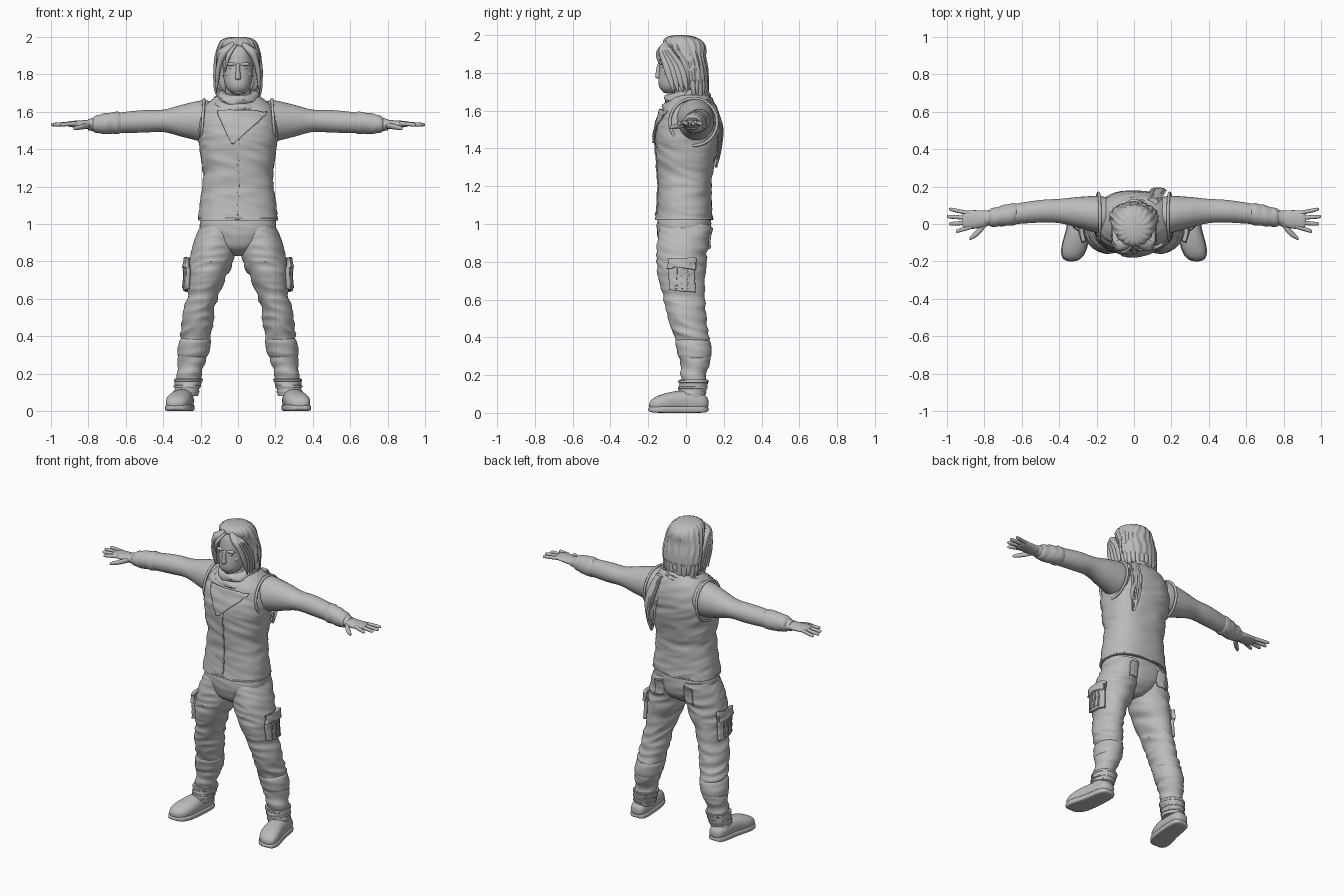
import bpy, bmesh, math
from mathutils import Vector, Matrix, noise

cube = bpy.data.objects.get("Cube")
if cube:
    bpy.data.objects.remove(cube, do_unlink=True)

grey = (.5, .5, .5, 1)
clay = bpy.data.materials.new("clay_grey")
clay.use_nodes = True
clay.diffuse_color = grey
clay.node_tree.nodes["Principled BSDF"].inputs["Base Color"].default_value = grey
parts = []


def finish(name, bm, mirror):
    bmesh.ops.recalc_face_normals(bm, faces=bm.faces)
    mesh = bpy.data.meshes.new(name)
    bm.to_mesh(mesh)
    bm.free()
    mesh.materials.append(clay)
    obj = bpy.data.objects.new(name, mesh)
    bpy.context.scene.collection.objects.link(obj)
    if mirror:
        obj.modifiers.new("Mirror", 'MIRROR').use_mirror_merge = False
    parts.append(obj)
    return obj


def skin(name, rows, wrap_rows=False, wrap_cols=True, caps=False, mirror=False):
    """Join rows of points into a quad surface."""
    bm = bmesh.new()
    grid = [[bm.verts.new(point) for point in row] for row in rows]
    if caps:
        bm.faces.new(grid[0])
        bm.faces.new(grid[-1])
    if wrap_rows:
        grid.append(grid[0])
    if wrap_cols:
        grid = [row + row[:1] for row in grid]
    for low, high in zip(grid, grid[1:]):
        for j in range(len(low) - 1):
            bm.faces.new((low[j], low[j + 1], high[j + 1], high[j]))
    return finish(name, bm, mirror)


def sample(values, t):
    """Smooth value at t along an evenly spaced list."""
    last = len(values) - 1
    i = min(int(t * last), last - 1)
    f = t * last - i
    a, b, c, d = [values[max(0, min(last, i + k))] for k in (-1, 0, 1, 2)]
    return b + (c - a) * (f / 2) + (a - b * 2.5 + c * 2 - d / 2) * f ** 2 \
        + ((b - c) * 1.5 + (d - a) / 2) * f ** 3


def tube(name, axis, path, wide, deep, sides=32, rings=24, power=2, span=(0, 1), grow=0,
         rounded=False, fold=None, mirror=False):
    """Loft sections, square to an axis, along a smooth path."""
    u, v = [i for i in range(3) if i != axis]
    path = [Vector(point) for point in path]
    rows = []
    for i in range(rings + 1):
        t, scale = i / rings, 1
        if rounded:
            t = (1 - math.cos(math.pi * t)) / 2
            scale = max(.05, math.sqrt(max(0, 1 - abs(2 * t - 1) ** 6)))
        t = span[0] + t * (span[1] - span[0])
        centre = sample(path, t)
        ru = (sample(wide, t) + grow) * scale
        rv = (sample(deep, t) + grow) * scale
        row = []
        for j in range(sides):
            angle = math.tau * j / sides
            c, s = math.cos(angle), math.sin(angle)
            p = centre.copy()
            p[u] += ru * math.copysign(abs(c) ** (2 / power), c)
            p[v] += rv * math.copysign(abs(s) ** (2 / power), s)
            bump = fold(p, angle) if fold else 0
            p[u] += bump * c
            p[v] += bump * s
            row.append(p)
        rows.append(row)
    return skin(name, rows, caps=True, mirror=mirror)


def cloth(amount, axis=2):
    """Creases that run across the given axis."""
    def fold(p, angle):
        q = p * 5
        q[axis] = p[axis] * 20 + 4 * p.x + 5 * p.y
        return amount * (1 - 2.5 * abs(noise.noise(q)))
    return fold


def strands(p, angle):
    return .004 * math.sin(18 * angle + 4 * noise.noise(p * 9))


def hoop(name, centre, ru, rv, thick, tilt=0, turn=0, wave=0, mirror=False):
    place = Matrix.Translation(centre) @ Matrix.Rotation(turn, 4, 'Y') @ Matrix.Rotation(tilt, 4, 'X')
    rows = []
    for i in range(48):
        a = math.tau * i / 48
        row = []
        for j in range(12):
            b = math.tau * j / 12
            w = thick * math.cos(b)
            p = Vector(((ru + w) * math.cos(a), (rv + w) * math.sin(a), thick * math.sin(b)))
            row.append(place @ (p * (1 + wave * math.sin(5 * a + p.z * 90))))
        rows.append(row)
    return skin(name, rows, wrap_rows=True, mirror=mirror)


def ball(name, centre, radii, mirror=False):
    bm = bmesh.new()
    bmesh.ops.create_uvsphere(bm, u_segments=20, v_segments=12, radius=1)
    bm.transform(Matrix.Translation(centre) @ Matrix.Diagonal((*radii, 1)))
    return finish(name, bm, mirror)


def plate(name, centre, across, down, target, offset, thick, taper=1, mirror=False):
    """Sheet given by its centre and half sides, draped onto a target."""
    centre, across, down = Vector(centre), Vector(across), Vector(down)
    steps = [i / 8 - 1 for i in range(17)]
    rows = [[centre + down * v + across * u * (1 + (taper - 1) * (v + 1) / 2) for u in steps]
            for v in steps]
    obj = skin(name, rows, wrap_cols=False)
    wrap = obj.modifiers.new("Drape", 'SHRINKWRAP')
    wrap.target, wrap.offset = target, offset
    wrap.wrap_mode = 'OUTSIDE_SURFACE'
    solid = obj.modifiers.new("Thickness", 'SOLIDIFY')
    solid.thickness, solid.offset = thick, 0
    if mirror:
        obj.modifiers.new("Mirror", 'MIRROR').use_mirror_merge = False


# Torso in a sleeveless top
torso_shape = ([(0, -.01, 1.02), (0, 0, 1.36), (0, .03, 1.7)],
               [.21, .2, .185, .195, .21, .19, .09], [.15, .14, .14, .155, .165, .14, .08])
torso = tube("vest", 2, *torso_shape, sides=56, rings=64, power=2.4, fold=cloth(.006))
tube("vest_hem", 2, *torso_shape, power=2.4, span=(0, .04), grow=.005, rounded=True)
tube("neck", 2, [(0, .02, 1.6), (0, -.01, 1.78)], [.08, .06], [.08, .06])
hoop("armhole_trim", (.19, .04, 1.54), .125, .125, .008, turn=1.5, mirror=True)
plate("vest_zip", (0, -.2, 1.25), (.006, 0, 0), (0, 0, -.2), torso, .002, .006)

# Scarf
for i in range(3):
    hoop(f"scarf_loop_{i}", (0, 0, 1.68 - .035 * i), .085 + .025 * i, .09 + .013 * i, .03,
         tilt=.25 + .06 * i, wave=.05)
plate("scarf_point", (0, -.16, 1.52), (.15, 0, 0), (-.03, -.02, -.09), torso, .01, .012, taper=.05)
tube("scarf_tail", 2, [(.1, .12, 1.66), (.13, .18, 1.5), (.14, .16, 1.3)],
     [.03, .04, .04, .03, .006], [.02, .02, .015, .01, .004], fold=strands)

# Arms and hands
arm_shape = ([(.1, .04, 1.55), (.45, .07, 1.55), (.8, .03, 1.53)],
             [.08, .1, .085, .065, .06, .055, .045, .04], [.08, .11, .09, .06, .06, .055, .045, .03])
tube("arm", 0, *arm_shape, rings=40, mirror=True)
tube("forearm_wrap", 0, *arm_shape, span=(.7, .96), grow=.006, rounded=True,
     fold=cloth(.004, 0), mirror=True)
tube("palm", 0, [(.76, .03, 1.53), (.92, .02, 1.535)], [.035, .045, .05, .045],
     [.03, .024, .018, .014], rounded=True, mirror=True)
for i, label in enumerate(("index", "middle", "ring", "little")):
    spread = i - 1.5
    tip = 1 - .012 * (i - 2) ** 2
    tube(label + "_finger", 0, [(.86, .02 + .022 * spread, 1.537), (tip, .02 + .04 * spread, 1.53)],
         [.012, .01], [.012, .01], sides=14, rounded=True, mirror=True)
tube("thumb", 0, [(.78, .02, 1.53), (.83, -.04, 1.52), (.88, -.08, 1.51)],
     [.02, .02, .01], [.015, .015, .01], sides=14, rounded=True, mirror=True)

# Trousers
leg_shape = ([(.1, 0, 1), (.15, -.025, .77), (.205, 0, .54), (.24, .045, .31), (.28, .03, .08)],
             [.09, .11, .11, .085, .08, .08, .075, .06, .05],
             [.13, .135, .125, .11, .1, .09, .08, .065, .055])
leg = tube("trouser_leg", 2, *leg_shape, sides=48, rings=96, fold=cloth(.008), mirror=True)
tube("trouser_seat", 2, [(0, -.01, 1.06), (0, -.01, .83)], [.17, .2, .19, .12, .04],
     [.12, .14, .14, .12, .06], sides=48, power=2.4, fold=cloth(.004))
plate("cargo_pocket", (.32, -.02, .71), (0, .09, 0), (0, 0, -.07), leg, .012, .02, mirror=True)
plate("pocket_flap", (.32, -.02, .8), (0, .1, 0), (0, 0, -.03), leg, .02, .022, mirror=True)
for i in range(3):
    plate(f"pocket_strap_{i}", (.33, -.06 + .04 * i, .71), (0, .006, 0), (0, 0, -.05),
          leg, .024, .008, mirror=True)
plate("back_pocket", (.1, .2, .91), (.05, 0, 0), (0, 0, -.05), leg, .004, .008, mirror=True)

# Shin wraps and boots
tube("shin_wrap", 2, *leg_shape, span=(.65, .79), grow=.008, rounded=True, fold=cloth(.003),
     mirror=True)
tube("boot_shaft", 2, *leg_shape, span=(.88, 1), grow=.012, fold=cloth(.004), mirror=True)
for i in range(3):
    start = .88 + .035 * i
    tube(f"boot_strap_{i}", 2, *leg_shape, span=(start, start + .02), grow=.018, rounded=True,
         mirror=True)
foot_width = [.05, .055, .06, .066, .055]
tube("boot_foot", 1, [(.285, .12, .05), (.3, -.03, .06), (.335, -.195, .04)], foot_width,
     [.045, .056, .058, .05, .035], power=2.3, rounded=True, mirror=True)
tube("boot_sole", 1, [(.285, .12, .014), (.3, -.03, .014), (.335, -.2, .014)], foot_width,
     [.014, .014], power=5, grow=.004, rounded=True, mirror=True).location.z = .004

# Head and face
tube("head", 2, [(0, -.085, 1.69), (0, -.035, 1.83), (0, -.02, 1.985)],
     [.045, .068, .08, .08, .075, .06], [.045, .08, .1, .11, .105, .08],
     power=2.2, rounded=True)
tube("nose", 2, [(0, -.135, 1.86), (0, -.145, 1.77)], [.011, .012, .018], [.012, .018, .02],
     sides=16, rounded=True)
ball("brow", (.036, -.128, 1.853), (.03, .016, .01), mirror=True)
ball("eye", (.034, -.122, 1.832), (.016, .012, .008), mirror=True)
ball("cheek", (.05, -.095, 1.8), (.022, .025, .02), mirror=True)
for label, z in (("upper", 1.752), ("lower", 1.741)):
    ball(label + "_lip", (0, -.128, z), (.022, .01, .006))
ball("chin", (0, -.108, 1.71), (.026, .018, .018))

# Hair cap, parted front locks and ragged ends
tube("hair", 2, [(0, .045, 1.69), (0, .03, 1.845), (0, -.03, 2)], [.1, .125, .13, .125, .11, .1],
     [.06, .075, .08, .085, .11, .1], sides=72, rings=40, rounded=True, fold=strands)
for i in range(4):
    k = i * .012
    tube(f"front_lock_{i}", 2, [(.02 + k, -.09, 1.975 - k), (.07 + k / 2, k - .125, 1.92),
                                (.105, 2 * k - .1, 1.83), (.115, 2 * k - .065, 1.7)],
         [.014, .028, .018, .012, .003], [.02, .02, .02, .02, .004], sides=14, mirror=True)
tube("loose_bang", 2, [(-.01, -.11, 1.96), (-.05, -.15, 1.9), (-.07, -.125, 1.81)],
     [.01, .013, .002], [.012, .01, .002], sides=12)
for i in range(13):
    angle = math.pi * i / 12
    x, y = .11 * math.cos(angle), .035 + .07 * math.sin(angle)
    tube(f"hair_end_{i}", 2, [(x, y, 1.76), (x, y + .008, 1.665 + .02 * math.sin(i * 2.3))],
         [.022, .018, .003], [.018, .014, .003], sides=10)

# Smooth shading
bpy.ops.object.select_all(action='DESELECT')
for obj in parts:
    obj.select_set(True)
bpy.context.view_layer.objects.active = parts[0]
bpy.ops.object.shade_smooth_by_angle(angle=math.radians(50))
